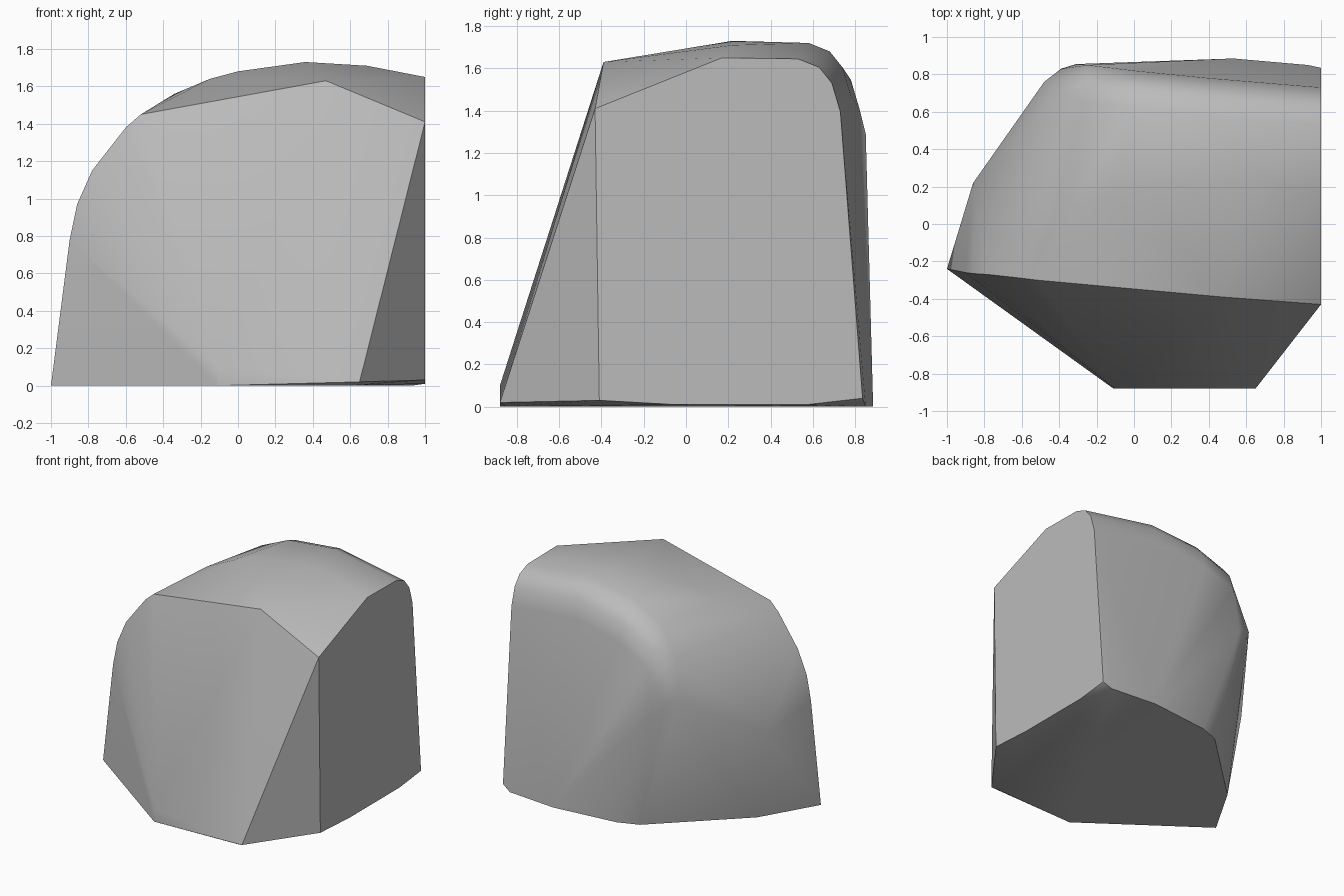
import bpy
import bmesh
import math

default_cube = bpy.data.objects.get("Cube")
if default_cube:
    bpy.data.objects.remove(default_cube, do_unlink=True)


def make_material(name, colour):
    material = bpy.data.materials.new(name)
    material.use_nodes = True
    material.diffuse_color = colour
    shader = next(n for n in material.node_tree.nodes if n.type == "BSDF_PRINCIPLED")
    shader.inputs["Base Color"].default_value = colour
    return material


def convex_block(name, points, material):
    """Wrap a skin around the corner points and shade it with crisp breaks."""
    mesh = bpy.data.meshes.new(name)
    bm = bmesh.new()
    corners = [bm.verts.new(point) for point in points]
    hull = bmesh.ops.convex_hull(bm, input=corners)
    loose = {v for v in hull["geom_interior"] + hull["geom_unused"]
             if isinstance(v, bmesh.types.BMVert) and v.is_valid}
    bmesh.ops.delete(bm, geom=list(loose), context="VERTS")
    bmesh.ops.dissolve_limit(bm, angle_limit=math.radians(1),
                             verts=bm.verts[:], edges=bm.edges[:])
    bmesh.ops.recalc_face_normals(bm, faces=bm.faces[:])
    bm.to_mesh(mesh)
    bm.free()
    mesh.materials.append(material)
    block = bpy.data.objects.new(name, mesh)
    bpy.context.collection.objects.link(block)
    bpy.ops.object.select_all(action="DESELECT")
    block.select_set(True)
    bpy.context.view_layer.objects.active = block
    bpy.ops.object.shade_smooth_by_angle(angle=math.radians(30))
    return block


# Underside outline, slightly lifted at the split side
base = [(-1, -.24, 0), (-.11, -.88, 0), (-.1, -.88, .1), (.6, -.85, 0),
        (.65, -.88, .02), (1, -.41, .03), (1, -.05, .01), (1, .57, .01),
        (1, .835, .04), (.93, .85, 0), (.53, .885, 0), (.02, .83, 0),
        (-.14, .77, 0), (-.75, .19, 0)]

# Curved rim of the sloping front face
front_rim = [(-.9, -.26, .78), (-.86, -.265, .97), (-.78, -.27, 1.15),
             (-.6, -.29, 1.38), (-.52, -.3, 1.45), (.47, -.39, 1.63),
             (1, -.43, 1.41)]

# Gentle crown
crown = [(-.34, .1, 1.56), (-.15, .15, 1.64), (0, .2, 1.68),
         (.36, .22, 1.73), (.69, .22, 1.71), (1, .17, 1.65)]

# Bulge where the rounded shoulder turns down the far side
bulge = [(-.86, .22, .7), (-.48, .76, 1.05), (-.39, .83, 1),
         (-.31, .855, .95), (-.4, .7, 1.36)]

# Rounded back shoulder: one profile repeated along a ridge
profile = [(-.2, 0), (-.1, -.04), (-.04, -.115), (0, -.25)]
ridge = [(1, .73, 1.645), (.4, .78, 1.72), (0, .82, 1.66), (-.25, .85, 1.54)]
shoulder = [(x, y + inward, z + drop)
            for x, y, z in ridge for inward, drop in profile]

stone_grey = make_material("stone grey", (.5, .5, .5, 1))
convex_block("stone_chunk", base + front_rim + crown + bulge + shoulder, stone_grey)
